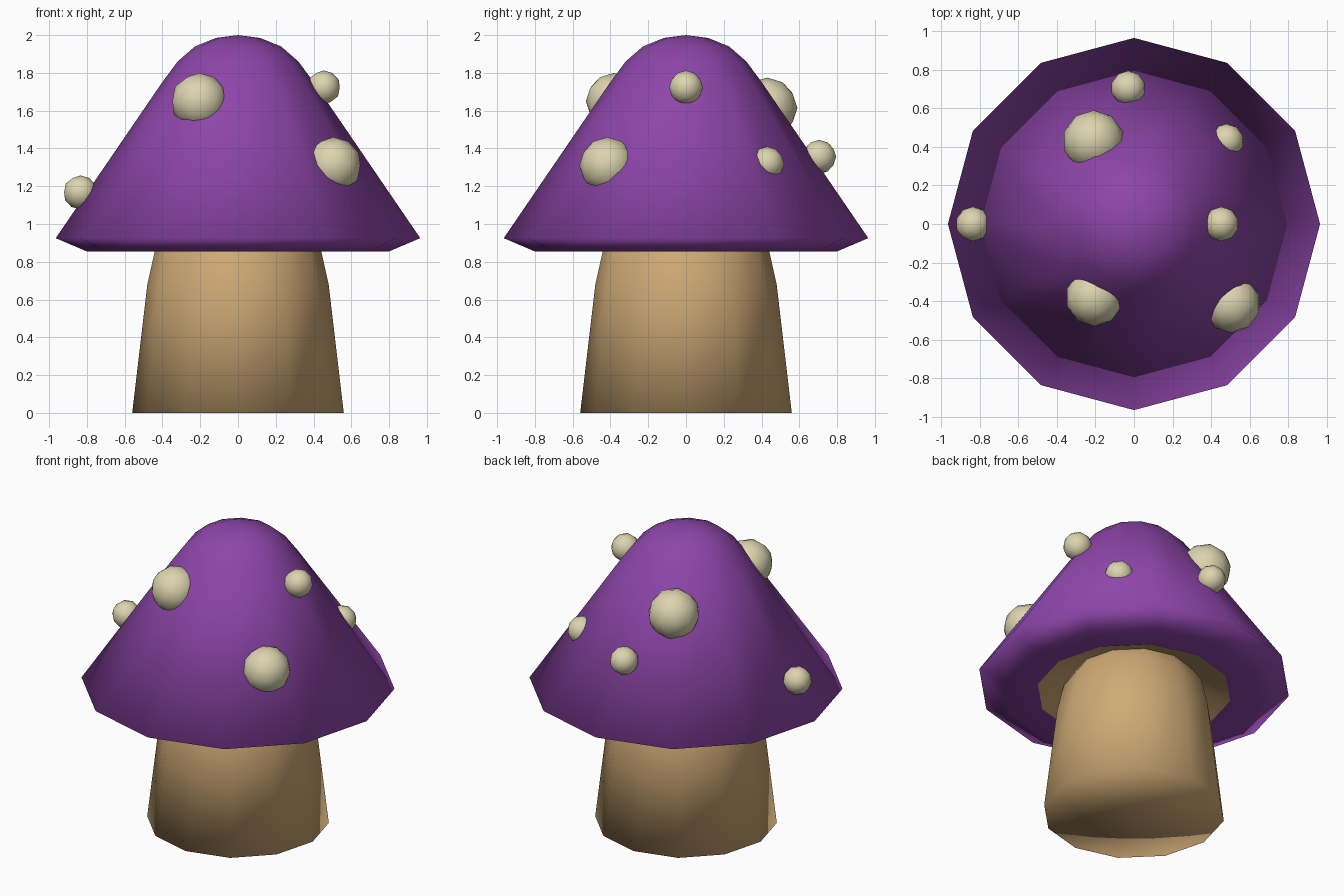
import bpy, bmesh
from math import cos, sin, pi

if "Cube" in bpy.data.objects:
    bpy.data.objects.remove(bpy.data.objects["Cube"])

SIDES = 12


def material(name, rgb):
    m = bpy.data.materials.new(name)
    m.diffuse_color = (*rgb, 1)
    m.use_nodes = True
    m.node_tree.nodes["Principled BSDF"].inputs["Base Color"].default_value = m.diffuse_color
    return m


PURPLE = material("cap_purple", (0.27, 0.06, 0.40))
TAN = material("stem_tan", (0.62, 0.40, 0.18))
CREAM = material("spot_cream", (0.72, 0.66, 0.43))


def finish(name, bm, mat):
    bmesh.ops.recalc_face_normals(bm, faces=bm.faces)
    for f in bm.faces:
        f.smooth = True
    mesh = bpy.data.meshes.new(name)
    bm.to_mesh(mesh)
    bm.free()
    mesh.materials.append(mat)
    obj = bpy.data.objects.new(name, mesh)
    bpy.context.collection.objects.link(obj)
    return obj


def lathe(name, profile, mat):
    """Spin an (r, z) profile around z; r = 0 makes a pole."""
    bm = bmesh.new()
    rings = []
    for r, z in profile:
        if r == 0:
            rings.append([bm.verts.new((0, 0, z))] * SIDES)
        else:
            rings.append([bm.verts.new((r * cos(2 * pi * i / SIDES),
                                        r * sin(2 * pi * i / SIDES), z))
                          for i in range(SIDES)])
    for a, b in zip(rings, rings[1:]):
        for i in range(SIDES):
            j = (i + 1) % SIDES
            corners = list(dict.fromkeys((a[i], a[j], b[j], b[i])))
            bm.faces.new(corners)
    return finish(name, bm, mat)


def spot(name, centre, radius):
    bm = bmesh.new()
    bmesh.ops.create_icosphere(bm, subdivisions=2, radius=radius)
    finish(name, bm, CREAM).location = centre


# Stem with a flat foot, rising into the cap
lathe("stem", [(0, 0), (0.56, 0), (0.48, 0.68), (0.44, 0.86), (0.38, 0.95)], TAN)

# Recessed tan ring under the cap
lathe("gills", [(0.38, 0.95), (0.60, 0.855)], TAN)

# Conical cap with a rounded tip and a bevelled rim
lathe("cap", [(0.60, 0.855), (0.80, 0.855), (0.965, 0.925), (0.405, 1.745),
              (0.32, 1.86), (0.228, 1.94), (0.117, 1.985), (0, 2.0)], PURPLE)

# Spots half sunk into the cap
spots = {
    "spot_front_large": ((-0.205, -0.38, 1.65), 0.15),
    "spot_right_large": ((0.505, -0.415, 1.31), 0.15),
    "spot_back_large": ((-0.21, 0.43, 1.615), 0.16),
    "spot_right_small": ((0.453, 0, 1.723), 0.09),
    "spot_left_small": ((-0.835, 0, 1.167), 0.09),
    "spot_back_small": ((-0.03, 0.705, 1.355), 0.09),
    "spot_back_right_small": ((0.48, 0.43, 1.32), 0.09),
}
for name, (centre, radius) in spots.items():
    spot(name, centre, radius)
